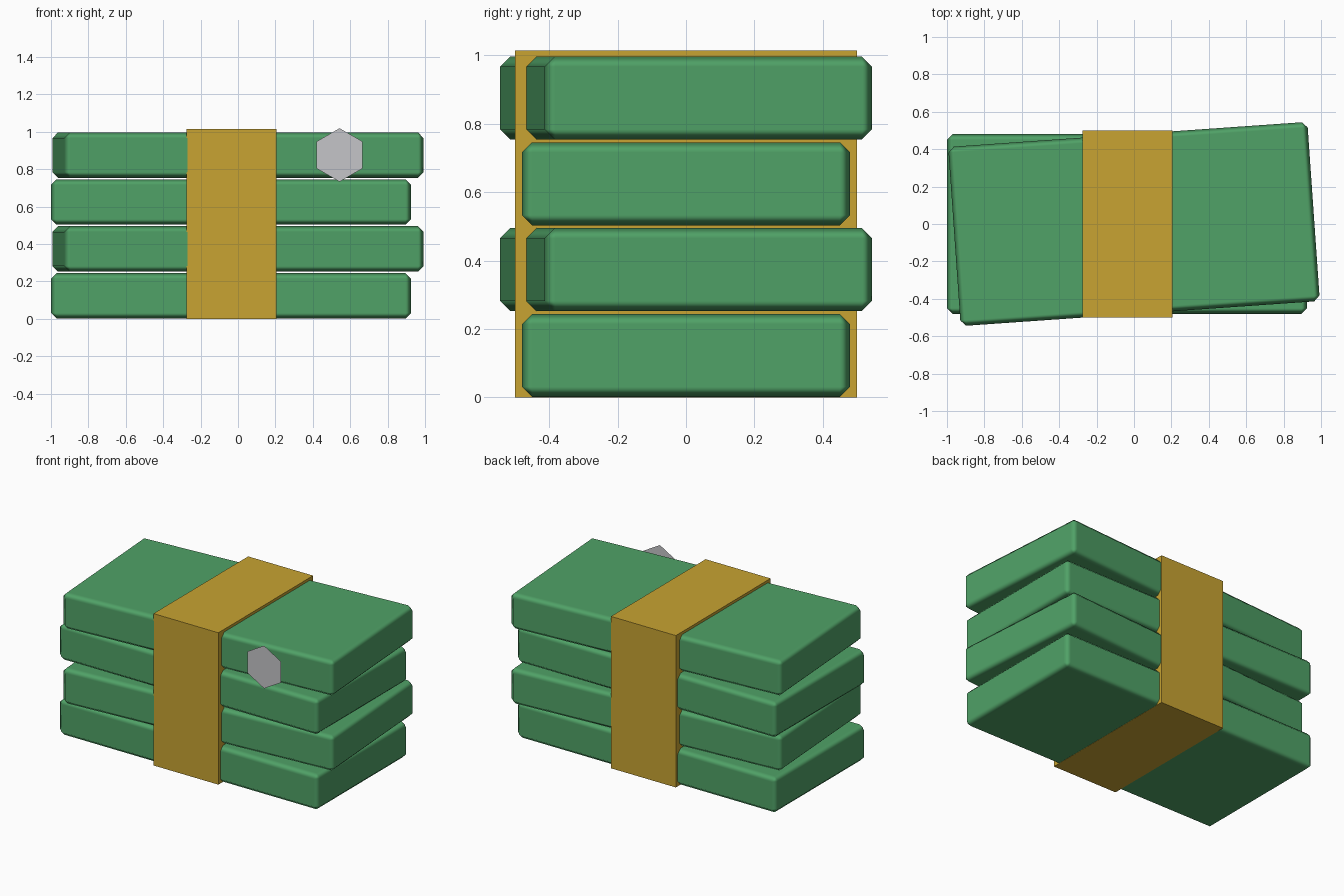
import bpy
import bmesh
from math import radians
from mathutils import Matrix

cube = bpy.data.objects.get("Cube")
if cube:
    bpy.data.objects.remove(cube)


def material(name, rgb):
    mat = bpy.data.materials.new(name)
    mat.use_nodes = True
    mat.diffuse_color = (*rgb, 1)
    mat.node_tree.nodes["Principled BSDF"].inputs["Base Color"].default_value = (*rgb, 1)
    return mat


green = material("green", (0.08, 0.36, 0.135))
gold = material("gold", (0.58, 0.37, 0.032))
grey = material("light grey", (0.56, 0.56, 0.58))


def finish(name, bm, mat):
    mesh = bpy.data.meshes.new(name)
    bm.to_mesh(mesh)
    bm.free()
    mesh.materials.append(mat)
    obj = bpy.data.objects.new(name, mesh)
    bpy.context.collection.objects.link(obj)
    return obj


def box(name, size, centre, mat):
    bm = bmesh.new()
    bmesh.ops.create_cube(bm, size=1, matrix=Matrix.Diagonal((*size, 1)))
    obj = finish(name, bm, mat)
    obj.location = centre
    return obj


# Four stacked bundles, every second one twisted
height, pitch = 0.243, 0.251
for i in range(4):
    twisted = i % 2 == 1
    x = 0 if twisted else -0.037
    bundle = box(f"bundle_{i + 1}", (1.925, 0.96, height),
                 (x, 0, 0.001 + height / 2 + i * pitch), green)
    bundle.rotation_euler.z = radians(4) if twisted else 0
    bundle.data.shade_smooth()
    bevel = bundle.modifiers.new("chamfer", "BEVEL")
    bevel.width = 0.03
    bevel.segments = 1
    bevel.harden_normals = True

# Wrapping band around the middle
box("band", (0.48, 1.0, 1.015), (-0.035, 0, 0.5075), gold)

# Thin six-sided seal standing at the front
bm = bmesh.new()
bmesh.ops.create_circle(bm, cap_ends=True, segments=6, radius=0.143)
seal = finish("seal", bm, grey)
seal.location = (0.543, -0.5, 0.876)
seal.rotation_euler.x = radians(90)
